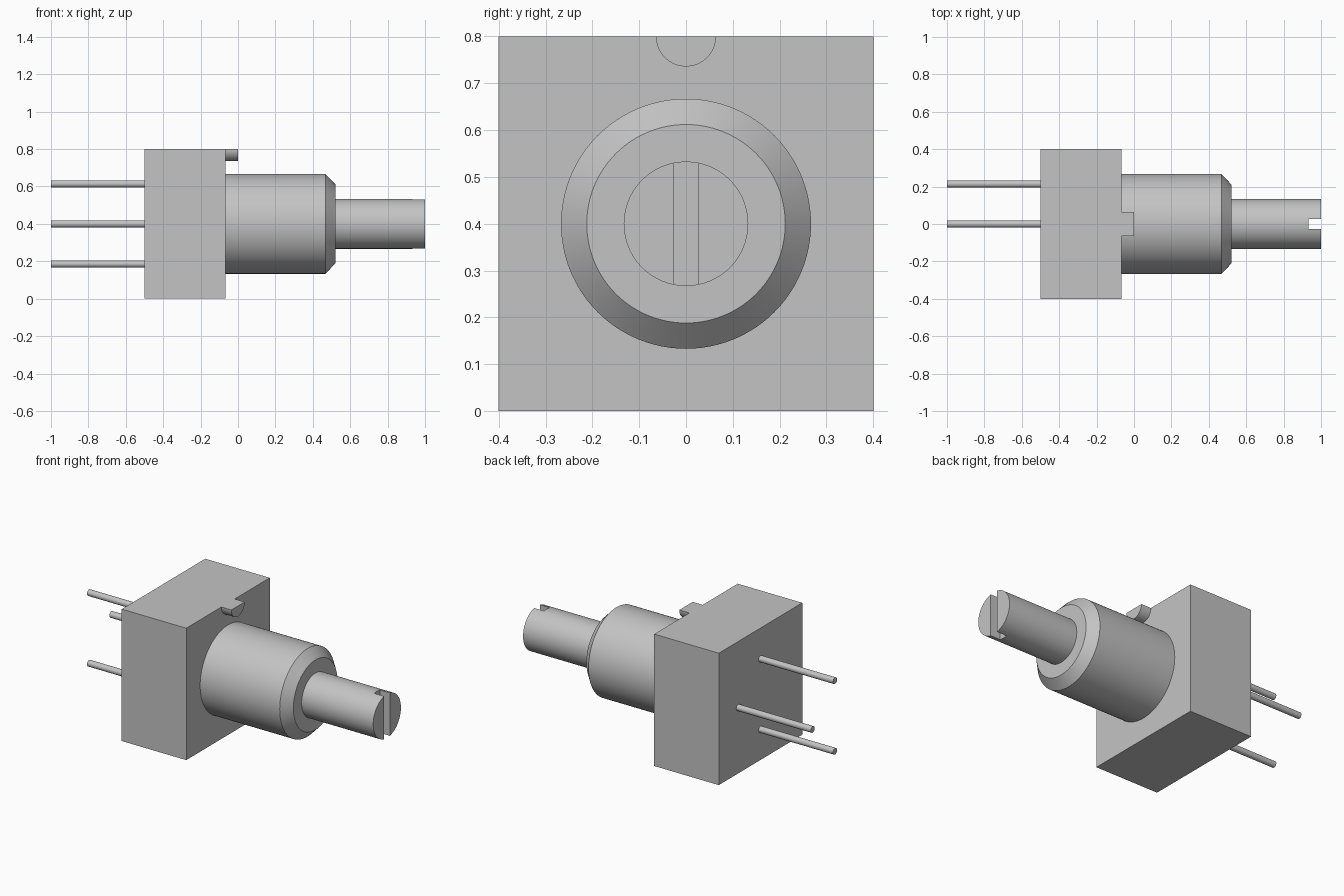
import bpy, bmesh, math

if "Cube" in bpy.data.objects:
    bpy.data.objects.remove(bpy.data.objects["Cube"])

grey = bpy.data.materials.new("plain grey")
grey.use_nodes = True
color = (0.55, 0.55, 0.55, 1)
grey.diffuse_color = color
grey.node_tree.nodes["Principled BSDF"].inputs["Base Color"].default_value = color

AXIS_Z = 0.4


def finish(name, bm):
    bmesh.ops.recalc_face_normals(bm, faces=bm.faces)
    mesh = bpy.data.meshes.new(name)
    bm.to_mesh(mesh)
    bm.free()
    mesh.materials.append(grey)
    obj = bpy.data.objects.new(name, mesh)
    bpy.context.collection.objects.link(obj)
    return obj


def smooth(obj):
    bpy.ops.object.select_all(action="DESELECT")
    obj.select_set(True)
    bpy.context.view_layer.objects.active = obj
    bpy.ops.object.shade_smooth_by_angle(angle=math.radians(30))


def loft(name, profile, y=0, z=AXIS_Z, segments=64, arc=math.tau):
    """Rings of (x, radius) along x, joined and capped; a partial arc hangs below its centre."""
    bm = bmesh.new()
    closed = arc == math.tau
    count = segments if closed else segments + 1
    rings = []
    for x, r in profile:
        angles = [math.pi + arc * i / segments for i in range(count)]
        rings.append([bm.verts.new((x, y + r * math.cos(a), z + r * math.sin(a))) for a in angles])
    for a, b in zip(rings, rings[1:]):
        for i in range(count):
            j = (i + 1) % count
            bm.faces.new((a[i], a[j], b[j], b[i]))
    bm.faces.new(rings[0])
    bm.faces.new(rings[-1])
    obj = finish(name, bm)
    smooth(obj)
    return obj


def box(name, low, high):
    bm = bmesh.new()
    bmesh.ops.create_cube(bm, size=1)
    for v in bm.verts:
        v.co = [h if c > 0 else l for c, l, h in zip(v.co, low, high)]
    return finish(name, bm)


# Square housing and the half-round locating tab on its face
box("housing", (-0.5, -0.4, 0), (-0.067, 0.4, 0.8))
loft("locating_tab", [(-0.067, 0.064), (0, 0.064)], z=0.8, segments=32, arc=math.pi)

# Chamfered bushing
loft("bushing", [(-0.067, 0.267), (0.467, 0.267), (0.52, 0.212)], segments=96)

# Shaft with a screwdriver slot cut through its tip
shaft = loft("shaft", [(0.52, 0.133), (1, 0.133)])
cutter = box("slot_cutter", (0.933, -0.027, 0.2), (1.1, 0.027, 0.6))
cutter.hide_render = True
cut = shaft.modifiers.new("slot", "BOOLEAN")
cut.operation = "DIFFERENCE"
cut.solver = "EXACT"
cut.object = cutter
bpy.context.view_layer.objects.active = shaft
bpy.ops.object.modifier_apply(modifier=cut.name)
bpy.data.objects.remove(cutter)
smooth(shaft)

# Three terminal pins on the back of the housing
for name, y, dz in (("upper_pin", 0, 0.214), ("side_pin", 0.214, 0), ("lower_pin", 0, -0.214)):
    loft(name, [(-1, 0.019), (-0.5, 0.019)], y=y, z=AXIS_Z + dz, segments=24)
